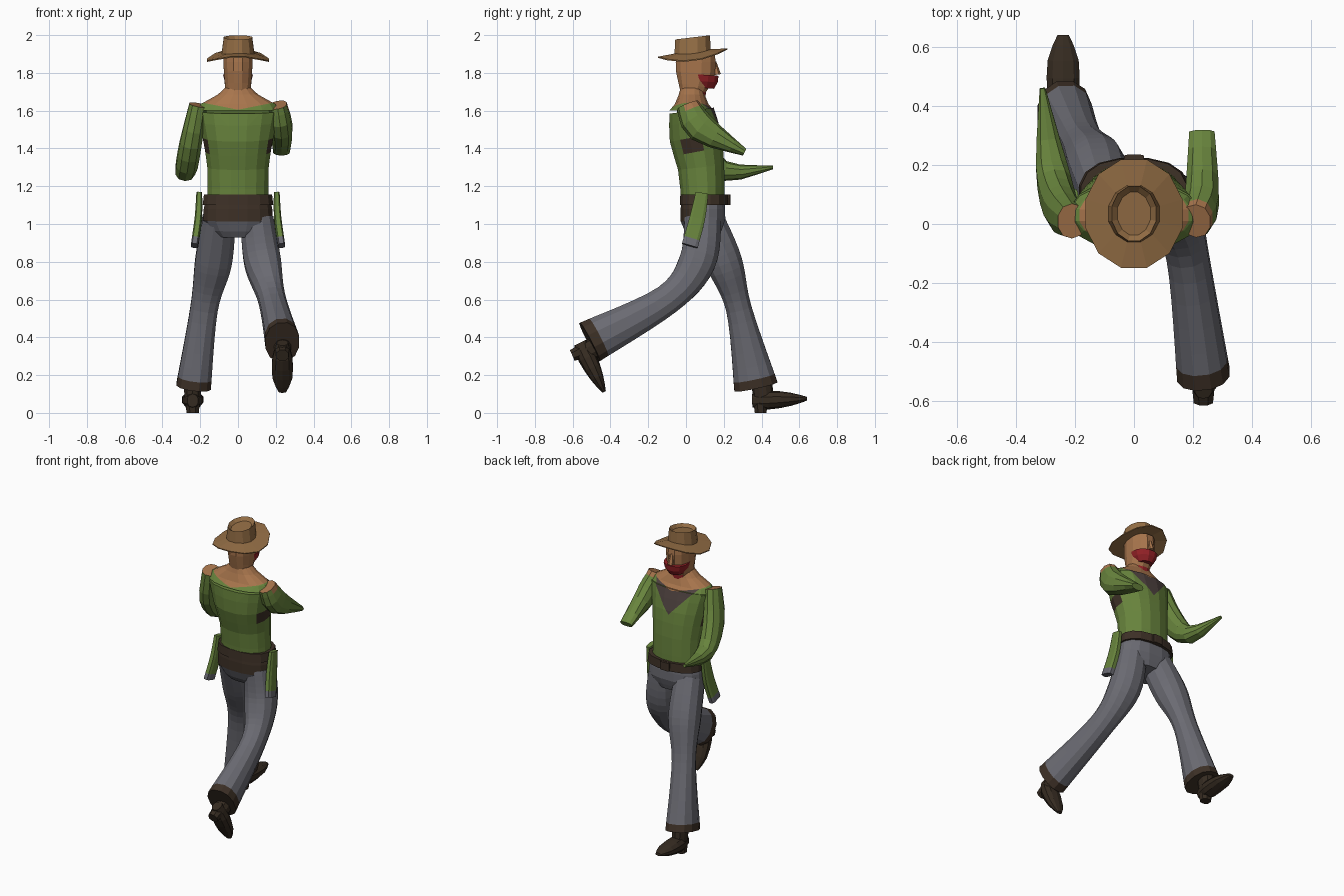
import bpy, bmesh, math
from mathutils import Vector, Matrix

cube = bpy.data.objects.get("Cube")
if cube:
    bpy.data.objects.remove(cube, do_unlink=True)


def make_material(name, red, green, blue):
    colour = [((c + .055) / 1.055) ** 2.4 for c in (red, green, blue)] + [1]
    material = bpy.data.materials.new(name)
    material.use_nodes = True
    material.diffuse_color = colour
    material.node_tree.nodes["Principled BSDF"].inputs["Base Color"].default_value = colour
    return material


GREEN = make_material("shirt_green", .41, .52, .24)
GREY = make_material("trouser_grey", .42, .42, .45)
BROWN = make_material("belt_brown", .24, .19, .15)
BOOT = make_material("boot_brown", .21, .17, .13)
TAN = make_material("hat_tan", .58, .43, .27)
SKIN = make_material("skin", .66, .46, .3)
RED = make_material("scarf_red", .58, .13, .15)
CHEST = make_material("undershirt", .31, .26, .25)


def blend(values, t):
    """Smooth curve through evenly spaced values, for t from start to end."""
    last = len(values) - 1
    i = min(int(t * last + 1e-6), last - 1)
    u = t * last - i
    a, b, c, d = (values[min(max(k, 0), last)] for k in (i - 1, i, i + 1, i + 2))
    return b + (c - a) * (u / 2) + (a * 2 - b * 5 + c * 4 - d) * (u * u / 2) \
        + (b * 3 - a - c * 3 + d) * (u ** 3 / 2)


def loft(name, materials, path, widths, depths, steps=6, sides=12, power=.9,
         rule=None, cuts=(), pose=None, dark_tip=False):
    """Sweep a rounded section along a path; colour by rule or by last band."""
    path = [Vector(p) for p in path]
    spine = [blend(path, i / steps) for i in range(steps + 1)]
    bm = bmesh.new()
    loops = []
    for i, centre in enumerate(spine):
        along = (spine[min(i + 1, steps)] - spine[max(i - 1, 0)]).normalized()
        side = Vector((1, 0, 0))
        side = (side - along * side.dot(along)).normalized()
        other = along.cross(side)
        side *= blend(widths, i / steps)
        other *= blend(depths, i / steps)
        loop = []
        for k in range(sides):
            angle = math.tau * (k + .5) / sides
            c, s = (math.copysign(abs(w) ** power, w)
                    for w in (math.cos(angle), math.sin(angle)))
            loop.append(bm.verts.new(centre + side * c + other * s))
        loops.append(loop)
    for low, high in zip(loops, loops[1:]):
        for k in range(sides):
            j = (k + 1) % sides
            face = bm.faces.new((low[k], low[j], high[j], high[k]))
            face.material_index = int(dark_tip and high is loops[-1])
    bm.faces.new(loops[0])
    bm.faces.new(loops[-1]).material_index = int(dark_tip)
    for point, normal in cuts:
        bmesh.ops.bisect_plane(bm, geom=bm.verts[:] + bm.edges[:] + bm.faces[:],
                               plane_co=point, plane_no=normal)
    if pose:
        bm.transform(pose)
    bmesh.ops.recalc_face_normals(bm, faces=bm.faces[:])
    if rule:
        for face in bm.faces:
            face.material_index = rule(face.calc_center_median())
    mesh = bpy.data.meshes.new(name)
    bm.to_mesh(mesh)
    bm.free()
    for material in materials:
        mesh.materials.append(material)
    part = bpy.data.objects.new(name, mesh)
    bpy.context.collection.objects.link(part)
    return part


# Shirt: bare neckline, V neck and dark armpits
NECK_BASE, NECK_SLOPE = 1.605, .2
VEE_BASE, VEE_SLOPE = 1.46, 1.1


def shirt_colour(c):
    if c.z > NECK_BASE + NECK_SLOPE * abs(c.x):
        return 1
    if c.y > .06 and c.z > VEE_BASE + VEE_SLOPE * abs(c.x):
        return 2
    if abs(c.x) > .16 and 1.37 < c.z < 1.46 and -.03 < c.y < .09:
        return 3
    return 0


neckline = [((0, 0, base), (slope * side, 0, 1))
            for base, slope in ((NECK_BASE, NECK_SLOPE), (VEE_BASE, VEE_SLOPE))
            for side in (-1, 1)]
shirt = dict(materials=[GREEN, SKIN, CHEST, BROWN], sides=16,
             rule=shirt_colour, cuts=neckline)
loft("shirt_torso", path=[(0, .09, 1.1), (0, .08, 1.3), (0, .05, 1.46), (0, .03, 1.6)],
     widths=(.165, .165, .19, .22), depths=(.115, .125, .14, .12), **shirt)
loft("shirt_shoulders", path=[(0, .03, 1.6), (0, .03, 1.72)],
     widths=(.22, .2, .11, .07), depths=(.12, .09, .07, .06), steps=3, **shirt)

# Head, nose and scarf
loft("head", [SKIN], [(0, .03, 1.68), (0, .05, 1.8), (0, .05, 1.9)],
     (.066, .077, .08), (.06, .107, .105), steps=4)
loft("nose", [SKIN], [(0, .16, 1.79), (0, .15, 1.86)], (.02, .01), (.025, .01), steps=1, sides=6)
loft("face_scarf", [RED], [(0, .09, 1.72), (0, .095, 1.79)],
     (.05, .072, .081), (.06, .078, .08), steps=2)
loft("neck_scarf", [RED], [(0, .065, 1.67), (0, .065, 1.76)], (.05, .067), (.04, .045), steps=1)

# Hat: brim sags at the sides, crown has a sunken top, both tip back
brim = loft("hat_brim", [TAN], [(0, .035, 1.9), (0, .035, 1.915)],
            (.08, .17, .17, .08), (.09, .19, .19, .09), steps=3, power=1)
crown = loft("hat_crown", [TAN], [(0, .035, 1.9), (0, .035, 1.988)],
             (.09, .078), (.1, .095), steps=1, power=1)
for part in (brim, crown):
    bm = bmesh.new()
    bm.from_mesh(part.data)
    if part is crown:
        top = max(bm.faces, key=lambda f: f.calc_center_median().z)
        bmesh.ops.inset_region(bm, faces=[top], thickness=.02)
        for v in top.verts:
            v.co.z -= .02
    for v in bm.verts:
        sag = 1.5 * v.co.x ** 2 if part is brim else 0
        v.co.z += .12 * (v.co.y - .035) - sag
    bm.to_mesh(part.data)
    bm.free()


# Sleeves
def sleeve_colour(c):
    return int(c.z > 1.62)


loft("bent_arm", [GREEN, SKIN], [(.21, .01, 1.63), (.23, .08, 1.51), (.23, .31, 1.38)],
     (.05, .06, .045), (.06, .08, .02), sides=10, rule=sleeve_colour)
loft("reaching_arm", [GREEN, SKIN],
     [(-.21, .01, 1.63), (-.25, .06, 1.43), (-.28, .2, 1.28), (-.31, .46, 1.3)],
     (.05, .06, .055, .01), (.06, .08, .055, .01), steps=9, sides=10, rule=sleeve_colour)

# Hips, belt and buckle
loft("hips", [GREY, BROWN], [(0, .09, 1.13), (0, .09, 1.02), (0, .1, .94)],
     (.172, .188, .12), (.115, .12, .085), steps=4, sides=16, power=.8,
     rule=lambda c: int(c.y < .07 and c.z > 1))
loft("belt", [BROWN], [(0, .095, 1.1), (0, .095, 1.157)],
     (.19, .183), (.13, .127), steps=1, sides=16, power=.8)
loft("buckle", [BROWN], [(0, .225, 1.1), (0, .225, 1.155)],
     (.035, .035), (.01, .01), steps=1, sides=8, power=.4)

# Holsters hang from both sides of the belt
for side, label in ((1, "trailing_side"), (-1, "leading_side")):
    loft(label + "_holster", [GREEN, GREY],
         [(.205 * side, .085, 1.165), (.21 * side, .06, 1.03), (.23 * side, .02, .885)],
         (.016, .02, .02), (.035, .043, .045), sides=8, power=.5, dark_tip=True)

# Flared trouser legs with dark cuffs
trousers = dict(materials=[GREY, BROWN], steps=18, dark_tip=True)
loft("leading_trouser_leg",
     path=[(-.1, .1, 1.03), (-.13, .2, .8), (-.18, .28, .55), (-.235, .37, .14)],
     widths=(.09, .1, .075, .095), depths=(.1, .1, .07, .12), **trousers)
loft("trailing_trouser_leg",
     path=[(.1, .09, 1.03), (.13, .06, .8), (.18, -.1, .6), (.235, -.51, .375)],
     widths=(.09, .1, .073, .092), depths=(.1, .1, .083, .118), **trousers)

# Boots: foot, heel and ankle built level, then posed
for label, place, pitch in (("leading", (-.24, .35, 0), 0),
                            ("trailing", (.235, -.62, .345), -66)):
    pose = Matrix.Translation(place) @ Matrix.Rotation(math.radians(pitch), 4, "X")
    loft(label + "_foot", [BOOT], [(0, 0, .065), (0, .29, .075)],
         (.03, .055, .055, .02), (.035, .05, .035, .01), sides=10, pose=pose)
    loft(label + "_heel", [BOOT], [(0, .045, 0), (0, .045, .05)],
         (.035, .04), (.033, .04), steps=1, sides=8, pose=pose)
    loft(label + "_ankle", [BOOT], [(0, .06, .08), (0, .05, .17)],
         (.045, .05), (.055, .055), steps=1, sides=10, pose=pose)
